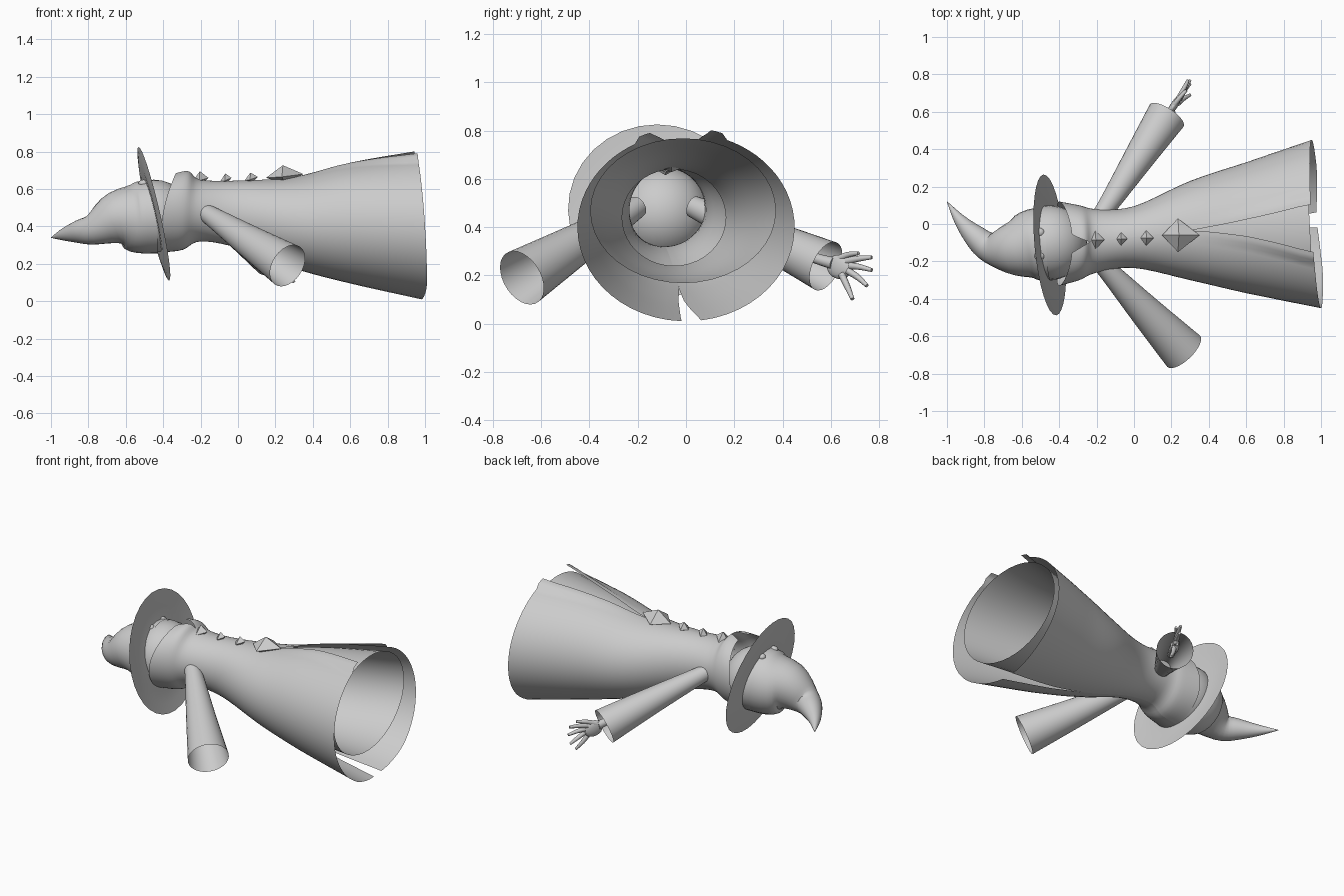
import bpy, bmesh, math
from mathutils import Vector, Matrix

if "Cube" in bpy.data.objects:
    bpy.data.objects.remove(bpy.data.objects["Cube"])


def finish(name, verts, faces, angle=40, smooth=True):
    me = bpy.data.meshes.new(name)
    me.from_pydata([tuple(v) for v in verts], [], faces)
    ob = bpy.data.objects.new(name, me)
    bpy.context.collection.objects.link(ob)
    bm = bmesh.new()
    bm.from_mesh(me)
    bmesh.ops.remove_doubles(bm, verts=bm.verts, dist=1e-5)
    bmesh.ops.recalc_face_normals(bm, faces=bm.faces)
    bm.to_mesh(me)
    bm.free()
    if smooth:
        bpy.ops.object.select_all(action='DESELECT')
        ob.select_set(True)
        bpy.context.view_layer.objects.active = ob
        bpy.ops.object.shade_smooth_by_angle(angle=math.radians(angle))
    return ob


def catmull(st, n):
    """Smooth interpolation through stations, n steps per span."""
    p = [Vector(s) for s in st]
    p = [2 * p[0] - p[1]] + p + [2 * p[-1] - p[-2]]
    out = []
    for i in range(1, len(p) - 2):
        a, b, c, d = p[i - 1:i + 3]
        for k in range(n):
            t = k / n
            out.append(0.5 * (2 * b + (c - a) * t + (2 * a - 5 * b + 4 * c - d) * t * t
                              + (3 * b - a - 3 * c + d) * t ** 3))
    return out + [p[-2]]


def grid_faces(rows, cols, wrap):
    m = cols if wrap else cols - 1
    return [(r * cols + c, r * cols + (c + 1) % cols, (r + 1) * cols + (c + 1) % cols, (r + 1) * cols + c)
            for r in range(rows - 1) for c in range(m)]


def loft(name, st, seg=24, n=4, cap=False):
    """Round tube through (x, y, z, radius) stations."""
    st = catmull(st, n)
    verts = []
    for i, s in enumerate(st):
        d = st[min(i + 1, len(st) - 1)].xyz - st[max(i - 1, 0)].xyz
        u = d.cross(Vector((0, 0, 1))).normalized()
        w = d.cross(u).normalized()
        for k in range(seg):
            a = 2 * math.pi * k / seg
            verts.append(s.xyz + s.w * (math.cos(a) * u + math.sin(a) * w))
    faces = grid_faces(len(st), seg, True)
    if cap:
        faces += [tuple(range(seg)), tuple(range(len(st) * seg - seg, len(st) * seg))]
    return finish(name, verts, faces)


def ellipsoid(name, loc, scale, rot=Matrix.Identity(3), seg=28):
    bm = bmesh.new()
    bmesh.ops.create_uvsphere(bm, u_segments=seg, v_segments=seg // 2, radius=1)
    verts = [Vector(loc) + rot @ Vector([c * s for c, s in zip(v.co, scale)]) for v in bm.verts]
    faces = [[v.index for v in f.verts] for f in bm.faces]
    bm.free()
    return finish(name, verts, faces)


def ramp(x, a, b):
    return min(1, max(0, (x - a) / (b - a)))


# Outer robe with collar, in two halves split by the front opening and back slit
ROBE = [(-.37, -.105, .475, .225, .215), (-.28, -.10, .485, .20, .21), (-.20, -.09, .485, .17, .165),
        (0, -.07, .465, .165, .18), (.3, -.035, .42, .265, .245), (.6, -.02, .415, .35, .32),
        (.975, 0, .40, .45, .39)]
robe = []
for st in ROBE:
    robe.append(st)
rows = catmull([Vector(s) for s in robe], 5)
COLS = 29
for side, name in ((1, "robe_left_half"), (-1, "robe_right_half")):
    verts = []
    for s in rows:
        x, cy, cz, ry, rz = s
        open_f = .27 * ramp(x, .3, .95) + .22 * ramp(-x, .24, .37)
        open_b = .09 * ramp(x, .4, .95)
        hem, col = ramp(x, .6, .975), ramp(-x, .22, .37)
        for k in range(COLS):
            t = (k / (COLS - 1)) ** 1.25
            a = open_f + t * (math.pi - open_b - open_f)
            th = side * a - .05 * hem
            # raised pleat beside the opening
            e = a - open_f
            bump = 1 + .055 * ramp(x, .3, .95) * (1 if e < .1 else max(0, 1 - (e - .1) / .06))
            dx = hem * (-.025 * math.sin(th) - .025 * math.cos(th) - (.02 if t > .8 else 0) * (t - .8) * 5)
            dx += col * (.04 * math.cos(th) - .03 * math.sin(th) ** 2)
            verts.append((x + dx, cy + ry * bump * math.sin(th), cz + rz * bump * math.cos(th)))
    finish(name, verts, grid_faces(len(rows), COLS, False))

# Inner dress seen through the front opening
inner = catmull([(.2, -.05, .44, .215, .2), (.32, -.045, .44, .245, .215), (.6, -.03, .452, .31, .265),
                 (.94, -.012, .468, .385, .30)], 4)
verts = []
for x, cy, cz, ry, rz in inner:
    for k in range(40):
        a = 2 * math.pi * k / 40
        verts.append((x - .02 * math.sin(a), cy + ry * math.sin(a), cz + rz * math.cos(a)))
finish("inner_dress", verts, grid_faces(len(inner), 40, True))

# Head and eyes
ellipsoid("head", (-.45, -.10, .455), (.2, .2, .195))
for y in (-.045, -.17):
    ellipsoid("eye", (-.505, y, .63), (.028, .024, .02), seg=16)

# Pointed hat with its bent tip
loft("hat_cone", [(-.45, -.105, .455, .2), (-.55, -.11, .445, .187), (-.65, -.13, .44, .145),
                  (-.77, -.125, .385, .085), (-.85, -.065, .372, .062), (-.93, .02, .357, .033),
                  (-1, .12, .34, .001)], seg=28)

# Hat brim: slightly dished tilted ring
n = Vector((-1, -.09, -.23)).normalized()
u = n.cross(Vector((0, 0, 1))).normalized()
w = u.cross(n).normalized()
verts = []
for r, h in ((.19, .01), (.25, .012), (.315, .008), (.378, 0)):
    for k in range(32):
        a = 2 * math.pi * k / 32
        verts.append(Vector((-.45, -.112, .468)) + n * h + r * (math.cos(a) * u + .97 * math.sin(a) * w))
finish("hat_brim", verts, grid_faces(4, 32, True))

# Flared open sleeves
loft("right_sleeve", [(-.19, -.20, .485, .045), (-.12, -.27, .44, .056), (.07, -.475, .315, .088),
                      (.265, -.68, .19, .121)], seg=28)
loft("left_sleeve", [(-.19, .03, .485, .045), (-.12, .13, .44, .056), (.03, .36, .34, .082),
                     (.175, .58, .238, .108)], seg=28)

# Left hand: wrist, palm and five fingers
loft("wrist", [(.08, .43, .31, .022), (.16, .54, .27, .022), (.2, .61, .25, .026)], seg=12, cap=True)
d = Vector((.09, .14, -.04)).normalized()
side = Vector((0, 0, 1)).cross(d).normalized()
rot = Matrix((d, side, d.cross(side))).transposed()
ellipsoid("palm", (.215, .635, .235), (.062, .02, .05), rot, 16)
FINGERS = [((.20, .615, .26), (.24, .67, .285), (.28, .715, .292)),
           ((.235, .665, .26), (.265, .72, .27), (.29, .77, .275)),
           ((.245, .68, .24), (.27, .72, .235), (.30, .77, .222)),
           ((.245, .67, .22), (.27, .715, .19), (.30, .75, .157)),
           ((.235, .645, .205), (.265, .67, .15), (.30, .69, .102))]
for a, b, c in FINGERS:
    loft("finger", [(*a, .015), (*b, .0125), (*c, .008)], seg=10, n=3, cap=True)

# Faceted diamond ornaments down the front
for x, y, z, lx, ly, h in ((-.2, -.085, .645, .042, .05, .05), (-.065, -.08, .645, .03, .035, .038),
                           (.07, -.075, .65, .035, .04, .038), (.25, -.06, .665, .1, .09, .062)):
    verts = [(x - lx, y, z - .005), (x - .15 * lx, y - ly, z), (x + lx, y, z + .015), (x - .15 * lx, y + ly, z),
             (x - .1 * lx, y, z + h), (x, y, z - h * .6)]
    faces = [f for i in range(4) for f in ((i, (i + 1) % 4, 4), ((i + 1) % 4, i, 5))]
    finish("diamond_ornament", verts, faces, smooth=False)
